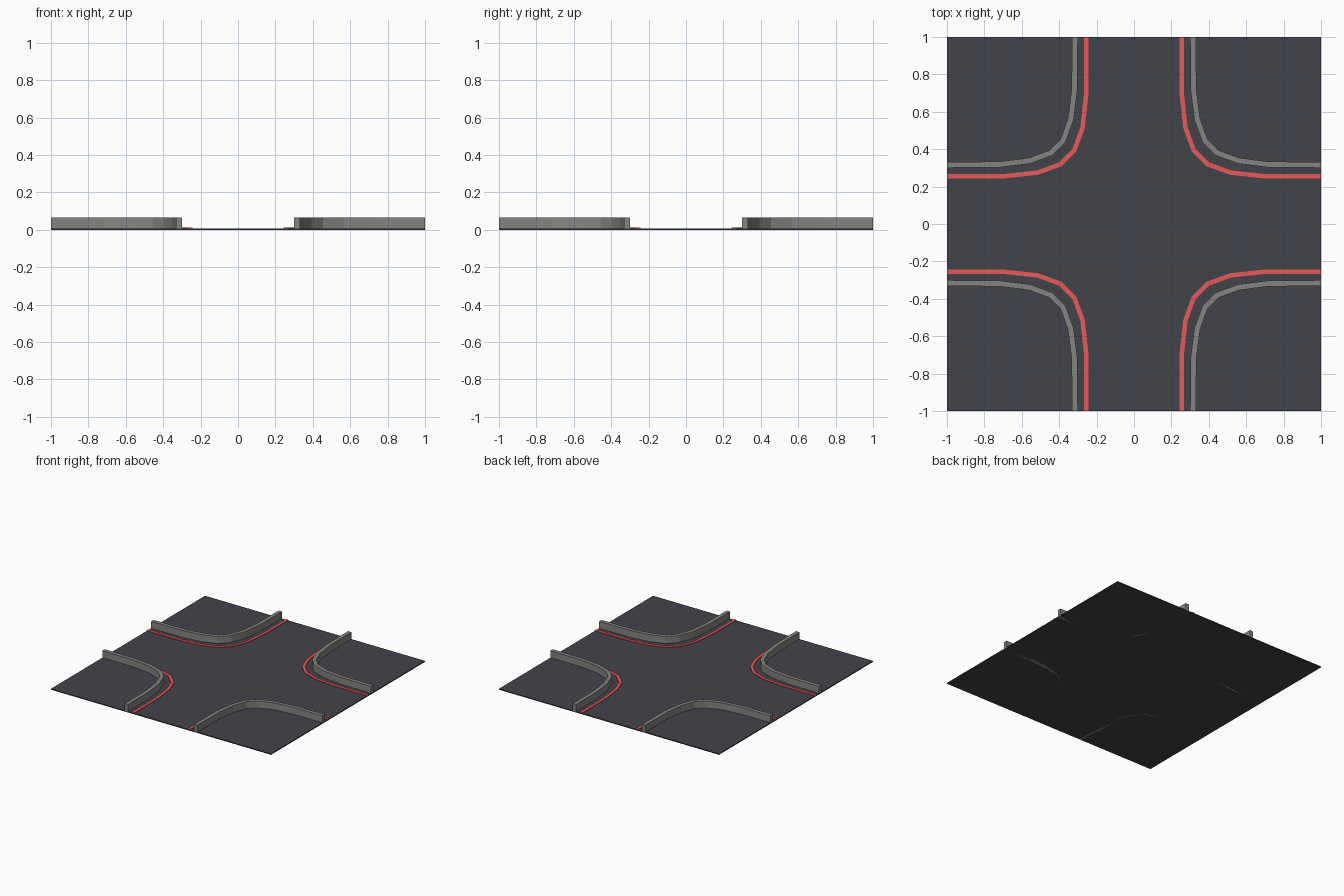
import bpy, bmesh
from mathutils import Vector

if "Cube" in bpy.data.objects:
    bpy.data.objects.remove(bpy.data.objects["Cube"])


def paint(obj, name, color):
    mat = bpy.data.materials.get(name) or bpy.data.materials.new(name)
    mat.diffuse_color = (*color, 1)
    mat.use_nodes = True
    mat.node_tree.nodes["Principled BSDF"].inputs["Base Color"].default_value = mat.diffuse_color
    obj.data.materials.append(mat)


def strip(name, half_path, width, z0, z1):
    """Sweep a rectangular section along a corner path mirrored on the diagonal."""
    path = [Vector(p) for p in half_path]
    path += [Vector((p.y, p.x)) for p in reversed(path)]
    bm = bmesh.new()
    rings = []
    for i, p in enumerate(path):
        # mitred offset; the ends run square into the tile edge
        d1 = (path[i] - path[i - 1]).normalized() if i else Vector((0, -1))
        d2 = (path[i + 1] - path[i]).normalized() if i < len(path) - 1 else Vector((1, 0))
        n1, n2 = Vector((-d1.y, d1.x)), Vector((-d2.y, d2.x))
        n = (n1 + n2).normalized()
        if i in (0, len(path) - 1):
            n = n1 if i == 0 else n2
        off = n * (width / 2 / n.dot(n1))
        a, b = p + off, p - off
        rings.append([bm.verts.new((q.x, q.y, z))
                      for q, z in ((a, z0), (a, z1), (b, z1), (b, z0))])
    for r, s in zip(rings, rings[1:]):
        for k in range(4):
            j = (k + 1) % 4
            bm.faces.new((r[k], r[j], s[j], s[k]))
    bm.faces.new(rings[0])
    bm.faces.new(rings[-1])
    bmesh.ops.recalc_face_normals(bm, faces=bm.faces)
    mesh = bpy.data.meshes.new(name)
    bm.to_mesh(mesh)
    bm.free()
    obj = bpy.data.objects.new(name, mesh)
    bpy.context.collection.objects.link(obj)
    # repeat in all four corners
    mirror = obj.modifiers.new("four_corners", 'MIRROR')
    mirror.use_axis = (True, True, False)
    mirror.use_mirror_merge = False
    return obj


# road slab
T = 0.008
bpy.ops.mesh.primitive_cube_add(size=1, location=(0, 0, T / 2))
slab = bpy.context.object
slab.name = "road_slab"
slab.scale = (2, 2, T)
paint(slab, "asphalt", (0.055, 0.055, 0.07))

# raised kerb walls around the corners
kerb = strip("kerb_walls",
             [(0.316, 1), (0.318, 0.72), (0.338, 0.56), (0.38, 0.445)],
             0.031, 0.0, 0.065)
paint(kerb, "concrete", (0.23, 0.23, 0.22))

# painted edge lines beside the kerbs
line = strip("edge_lines",
             [(0.254, 1), (0.256, 0.69), (0.275, 0.515), (0.319, 0.395)],
             0.024, 0.004, 0.013)
paint(line, "red_paint", (0.8, 0.1, 0.1))
